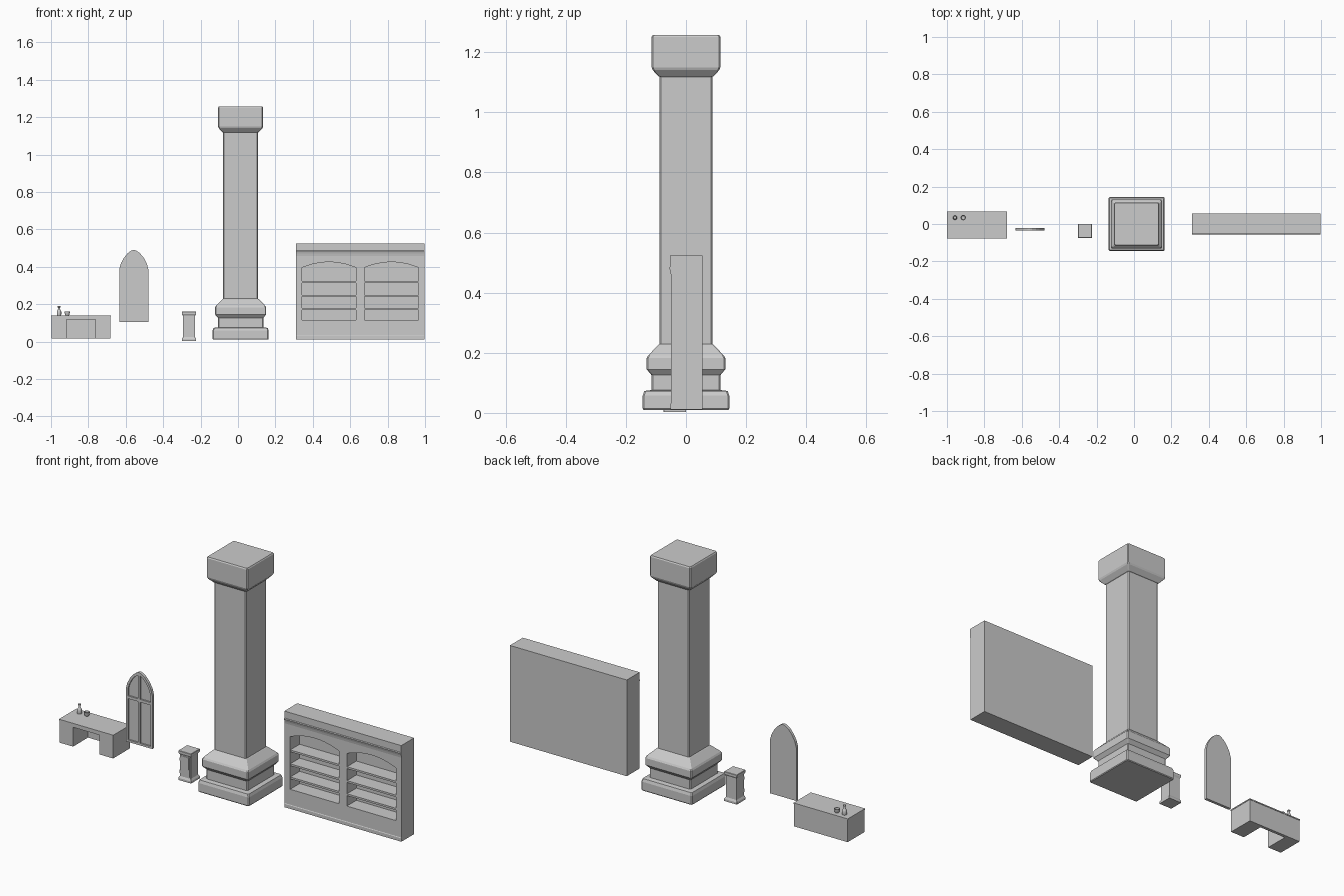
import bpy, bmesh, math

if "Cube" in bpy.data.objects:
    bpy.data.objects.remove(bpy.data.objects["Cube"])


def finish(name, bm, smooth=False):
    bmesh.ops.recalc_face_normals(bm, faces=bm.faces)
    me = bpy.data.meshes.new(name)
    bm.to_mesh(me)
    bm.free()
    ob = bpy.data.objects.new(name, me)
    bpy.context.collection.objects.link(ob)
    if smooth:
        bpy.ops.object.select_all(action='DESELECT')
        ob.select_set(True)
        bpy.context.view_layer.objects.active = ob
        bpy.ops.object.shade_smooth_by_angle(angle=math.radians(40))
    return ob


def extrude(name, pts, vec):
    """Closed 3D outline swept along vec."""
    bm = bmesh.new()
    a = [bm.verts.new(p) for p in pts]
    b = [bm.verts.new([p[i] + vec[i] for i in range(3)]) for p in pts]
    bm.faces.new(a)
    bm.faces.new(b[::-1])
    n = len(a)
    for i in range(n):
        bm.faces.new((a[i], a[(i + 1) % n], b[(i + 1) % n], b[i]))
    return finish(name, bm)


def front_shape(name, xz, y0, y1):
    return extrude(name, [(x, y0, z) for x, z in xz], (0, y1 - y0, 0))


def box(name, x0, x1, y0, y1, z0, z1):
    return front_shape(name, [(x0, z0), (x1, z0), (x1, z1), (x0, z1)], y0, y1)


def stack(name, cx, cy, profile, extra=0.0, c=0.005):
    """Square moulding: rings of (half width, z) with chamfered corners."""
    bm = bmesh.new()
    rings = []
    for h, z in profile:
        a, b = h + extra, h
        pts = [(a, c - b), (a, b - c), (a - c, b), (c - a, b),
               (-a, b - c), (-a, c - b), (c - a, -b), (a - c, -b)]
        rings.append([bm.verts.new((cx + x, cy + y, z)) for x, y in pts])
    for r, s in zip(rings, rings[1:]):
        for i in range(8):
            j = (i + 1) % 8
            bm.faces.new((r[i], r[j], s[j], s[i]))
    bm.faces.new(rings[0][::-1])
    bm.faces.new(rings[-1])
    return finish(name, bm)


def lathe(name, cx, cy, profile, n=16):
    """Turned part: first and last profile points lie on the axis."""
    bm = bmesh.new()
    vs = [bm.verts.new((cx + r, cy, z)) for r, z in profile]
    es = [bm.edges.new(e) for e in zip(vs, vs[1:])]
    bmesh.ops.spin(bm, geom=vs + es, cent=(cx, cy, 0), axis=(0, 0, 1),
                   angle=2 * math.pi, steps=n)
    bmesh.ops.remove_doubles(bm, verts=bm.verts, dist=1e-5)
    return finish(name, bm, True)


def cut(ob, cutters):
    bpy.context.view_layer.objects.active = ob
    for c in cutters:
        m = ob.modifiers.new("cut", 'BOOLEAN')
        m.operation = 'DIFFERENCE'
        m.solver = 'EXACT'
        m.object = c
        bpy.ops.object.modifier_apply(modifier=m.name)
        bpy.data.objects.remove(c, do_unlink=True)


# Column: plinth, neck, torus, shaft and capital
stack("column", 0.014, 0.0, [
    (0.141, 0.01), (0.144, 0.014), (0.144, 0.058), (0.139, 0.073),
    (0.115, 0.076), (0.115, 0.126), (0.131, 0.145), (0.131, 0.182),
    (0.126, 0.191), (0.092, 0.226), (0.0875, 0.229), (0.0875, 1.118),
    (0.092, 1.12), (0.111, 1.141), (0.1145, 1.15), (0.1145, 1.251),
    (0.111, 1.257)], extra=0.006)

# Bookcase body with cornice
side = [(0.055, 0.012), (-0.052, 0.012), (-0.052, 0.03), (-0.05, 0.033),
        (-0.05, 0.458), (-0.052, 0.47), (-0.056, 0.483), (-0.053, 0.487),
        (-0.053, 0.524), (0.055, 0.524)]
case = extrude("bookcase", [(0.31, y, z) for y, z in side], (0.688, 0, 0))

# Arched niches and their shelves
niches = []
for x0 in (0.342, 0.676):
    x1, n = x0 + 0.289, 10
    arch = [(x1 + (x0 - x1) * i / n, 0.395 + 0.03 * (1 - (2 * i / n - 1) ** 2))
            for i in range(n + 1)]
    niches.append(front_shape("niche", [(x0, 0.115), (x1, 0.115)] + arch, -0.1, 0.03))
    for z in (0.175, 0.245, 0.319):
        box("shelf", x0 - 0.003, x1 + 0.003, -0.049, 0.035, z - 0.005, z + 0.005)
cut(case, niches)

# Pointed window with four recessed panes
wx = -0.557
half = [(0.0775, 0.388), (0.069, 0.418), (0.053, 0.448), (0.032, 0.473), (0.012, 0.487)]
outline = [(wx + x, z) for x, z in [(0.0775, 0.104)] + half]
outline += [(wx, 0.490)] + [(2 * wx - x, z) for x, z in outline[::-1]]
window = front_shape("arched_window", outline, -0.036, -0.021)
upper = [(0.006, 0.349), (0.066, 0.349), (0.066, 0.386), (0.058, 0.413),
         (0.043, 0.441), (0.025, 0.462), (0.006, 0.474)]
lower = [(0.006, 0.115), (0.066, 0.115), (0.066, 0.334), (0.006, 0.334)]
cut(window, [front_shape("pane", [(wx + s * x, z) for x, z in p], -0.05, -0.028)
             for p in (upper, lower) for s in (-1, 1)])

# Desk: top, body with kneehole at the front
box("desk_top", -1.0, -0.68, -0.078, 0.068, 0.134, 0.140)
desk = box("desk_body", -0.998, -0.682, -0.076, 0.066, 0.015, 0.134)
cut(desk, [box("kneehole", -0.918, -0.763, -0.2, 0.05, -0.1, 0.118)])

# Bottle and cup on the desk
lathe("bottle", -0.957, 0.034, [
    (0, 0.140), (0.011, 0.140), (0.012, 0.144), (0.012, 0.160), (0.009, 0.167),
    (0.006, 0.171), (0.006, 0.183), (0.008, 0.184), (0.008, 0.189), (0, 0.189)])
lathe("cup", -0.913, 0.034, [
    (0, 0.140), (0.010, 0.140), (0.013, 0.146), (0.014, 0.160),
    (0.012, 0.160), (0.010, 0.146), (0, 0.144)])

# Small cabinet: base, body and cap in one moulding
stack("small_cabinet", -0.262, -0.037, [
    (0.0375, 0.003), (0.0375, 0.014), (0.032, 0.024), (0.032, 0.138),
    (0.0375, 0.147), (0.0375, 0.158), (0.036, 0.160)], c=0.001)
# Door with handle and hinges
box("cabinet_door", -0.289, -0.235, -0.071, -0.068, 0.03, 0.134)
box("door_handle", -0.243, -0.239, -0.074, -0.07, 0.072, 0.132)
for z in (0.05, 0.115):
    box("door_hinge", -0.293, -0.288, -0.073, -0.068, z - 0.008, z + 0.008)
